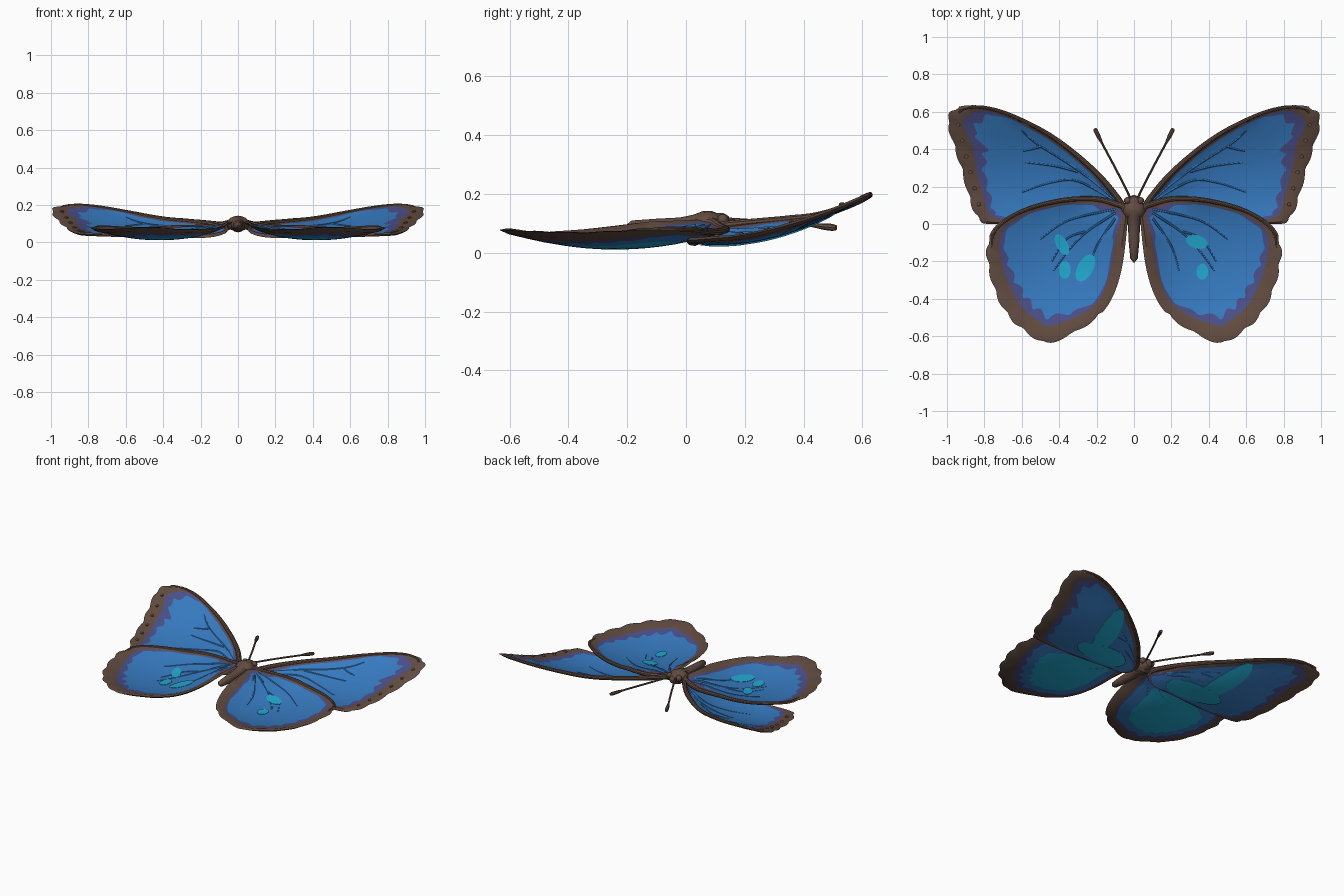
import bpy, bmesh, math
from mathutils import Vector

cube = bpy.data.objects.get("Cube")
if cube:
    bpy.data.objects.remove(cube)


def material(name, rgb):
    m = bpy.data.materials.new(name)
    m.use_nodes = True
    m.diffuse_color = (*rgb, 1)
    bsdf = next(n for n in m.node_tree.nodes if n.type == 'BSDF_PRINCIPLED')
    bsdf.inputs["Base Color"].default_value = (*rgb, 1)
    bsdf.inputs["Roughness"].default_value = 0.7
    return m


BROWN = material("brown", (0.122, 0.073, 0.054))
PURPLE = material("purple", (0.07, 0.078, 0.25))
BLUE = material("blue", (0.038, 0.2, 0.54))
CYAN = material("cyan", (0.016, 0.4, 0.64))


def finish(bm, name, mats):
    bmesh.ops.recalc_face_normals(bm, faces=bm.faces)
    me = bpy.data.meshes.new(name)
    bm.to_mesh(me)
    bm.free()
    for m in mats:
        me.materials.append(m)
    ob = bpy.data.objects.new(name, me)
    bpy.context.collection.objects.link(ob)
    select_only(ob)
    smooth()


def select_only(ob):
    bpy.ops.object.select_all(action='DESELECT')
    ob.select_set(True)
    bpy.context.view_layer.objects.active = ob


def smooth():
    bpy.ops.object.shade_smooth_by_angle(angle=math.radians(35))


def spline(pts, n, closed):
    """Smooth interpolation of tuples of any length."""
    k = len(pts)
    out = []
    for i in range(k if closed else k - 1):
        q = [pts[(i + j) % k] if closed else pts[min(max(i + j, 0), k - 1)] for j in (-1, 0, 1, 2)]
        for s in range(n):
            t = s / n
            out.append(tuple(b + 0.5 * t * (c - a + t * (2*a - 5*b + 4*c - d + t * (3*(b - c) + d - a)))
                             for a, b, c, d in zip(*q)))
    return out if closed else out + [pts[-1]]


def tube(name, pts, radii, mat, sides=2):
    cu = bpy.data.curves.new(name, 'CURVE')
    cu.dimensions = '3D'
    cu.bevel_depth = 1
    cu.bevel_resolution = sides
    cu.use_fill_caps = True
    sp = cu.splines.new('POLY')
    sp.points.add(len(pts) - 1)
    for p, co, r in zip(sp.points, pts, radii):
        p.co = (*co, 1)
        p.radius = r
    cu.materials.append(mat)
    ob = bpy.data.objects.new(name, cu)
    bpy.context.collection.objects.link(ob)
    select_only(ob)
    bpy.ops.object.convert(target='MESH')
    smooth()


# Wing surfaces as height over the ground
def fore_z(x, y):
    lead = min(1, max(0, y / (x + 0.08))) ** 2
    lift = 0.06 * lead * math.exp(-(x / 0.4) ** 2) + 0.03 * math.exp(-(x / 0.1) ** 2)
    dish = max(0, 1 - ((x - 0.6) / 0.32) ** 2 - ((y - 0.27) / 0.26) ** 2)
    return 0.03 + 0.02 * x * x + 0.385 * max(y, 0) ** 2 + lift - 0.018 * dish


def hind_z(x, y):
    dish = max(0, 1 - ((x - 0.42) / 0.37) ** 2 - ((y + 0.24) / 0.38) ** 2)
    return 0.078 - 0.063 * dish + 0.03 * math.exp(-(x / 0.1) ** 2)


# Outline points: x, y, width of brown border, width of purple band
FORE = [(.05, .08, .02, .02), (.1, .17, .03, .01), (.2, .285, .03, .004), (.35, .415, .03, .004),
        (.5, .515, .03, .004), (.7, .605, .025, .004), (.86, .635, .03, .03), (.975, .61, .08, .065),
        (.997, .53, .1, .065), (.96, .4, .09, .05), (.92, .27, .08, .035), (.88, .12, .08, .035),
        (.83, .02, .065, .03), (.76, .0, .03, .015), (.55, .01, .004, .004), (.3, .03, .004, .004),
        (.1, .04, .004, .004)]
HIND = [(.04, .08, .03, .03), (.1, .12, .04, .03), (.22, .145, .035, .01), (.4, .135, .035, .004),
        (.6, .08, .035, .008), (.74, -.01, .045, .02), (.79, -.12, .075, .03), (.78, -.24, .08, .035),
        (.74, -.38, .09, .04), (.67, -.5, .09, .05), (.58, -.58, .09, .045), (.465, -.64, .095, .045),
        (.29, -.57, .075, .03), (.15, -.45, .058, .012), (.075, -.28, .058, .008), (.04, -.05, .055, .015)]


def wing(name, ctrl, height, centre, under, side, rim_count):
    """Concentric colour bands on both faces, closed along the edge."""
    loop = spline(ctrl, 7, True)
    n = len(loop)
    c = Vector(centre)
    edge, brown, purple = [], [], []
    for i, (x, y, wb, wp) in enumerate(loop):
        p = Vector((x, y))
        t = Vector(loop[(i + 1) % n][:2]) - Vector(loop[i - 1][:2])
        d = (c - p).normalized()
        slant = max(0.5, abs(d.dot(Vector((-t.y, t.x)).normalized())))
        wave = abs(math.sin(i * math.pi / 7 + 0.6))
        notch = 0.014 * (1 - wave) if wb > 0.06 else 0
        edge.append(p + d * notch)
        brown.append(p + d * wb / slant)
        purple.append(p + d * (wb + wp * (0.6 + 0.7 * wave)) / slant)
    lip = [a.lerp(b, 0.3) for a, b in zip(edge, brown)]
    rings = [(lip, .009), (brown, .006), (purple, .005)]
    rings += [([p.lerp(c, f) for p in purple], .004) for f in (under, .42, .56, .7, .85)]
    bm = bmesh.new()
    rim = [bm.verts.new((p.x * side, p.y, height(*p))) for p in edge]
    for face_sign in (1, -1):
        prev = rim
        for k, (ring, thick) in enumerate(rings):
            cur = [bm.verts.new((p.x * side, p.y, height(*p) + face_sign * thick)) for p in ring]
            below = face_sign < 0 and k > 3 and height is hind_z
            mat = 0 if k < 2 else 1 if k == 2 else 3 if below else 2
            for i in range(n):
                j = (i + 1) % n
                bm.faces.new((prev[i], prev[j], cur[j], cur[i])).material_index = mat
            prev = cur
        mid = bm.verts.new((c.x * side, c.y, height(*c) + face_sign * .004))
        for i in range(n):
            bm.faces.new((prev[i], prev[(i + 1) % n], mid)).material_index = mat
    finish(bm, name, [BROWN, PURPLE, BLUE, CYAN])
    # thick leading edge
    lead = lip[:rim_count * 7]
    tube(name + "_leading_edge", [(p.x * side, p.y, height(*p) + .002) for p in lead],
         [.017 - .009 * i / len(lead) for i in range(len(lead))], BROWN, 3)


def vein(name, path, height, side):
    pts = spline(path, 8, False)
    tube(name, [(x * side, y, height(x, y) + .002) for x, y in pts],
         [.0072 - .003 * i / len(pts) for i in range(len(pts))], BLUE, 1)


def ball(name, loc, scale, seg=10):
    bm = bmesh.new()
    bmesh.ops.create_uvsphere(bm, u_segments=seg, v_segments=seg // 2 + 1, radius=1)
    for v in bm.verts:
        v.co = Vector(a * b for a, b in zip(v.co, scale)) + Vector(loc)
    finish(bm, name, [BROWN])


def spot(name, x, y, rx, ry, turn, side, height, offset):
    """Thin painted plate that follows a wing surface."""
    bm = bmesh.new()
    bmesh.ops.create_circle(bm, cap_ends=True, segments=16, radius=1)
    bmesh.ops.poke(bm, faces=bm.faces)
    bmesh.ops.subdivide_edges(bm, edges=bm.edges, cuts=3, use_grid_fill=True)
    for v in bm.verts:
        u, w = v.co.x * rx, v.co.y * ry
        px = x + u * math.cos(turn) - w * math.sin(turn)
        py = y + u * math.sin(turn) + w * math.cos(turn)
        v.co = (px * side, py, height(px, py) + offset)
    top = bmesh.ops.extrude_face_region(bm, geom=bm.faces[:])["geom"]
    bmesh.ops.translate(bm, vec=(0, 0, .002), verts=[g for g in top if isinstance(g, bmesh.types.BMVert)])
    finish(bm, name, [CYAN])


FORE_VEINS = [[(.1, .13), (.3, .29), (.52, .43), (.6, .5)], [(.5, .415), (.55, .4), (.6, .39)],
              [(.3, .28), (.42, .31), (.58, .33)], [(.1, .12), (.3, .23), (.45, .22), (.6, .17)]]
HIND_VEINS = [[(.1, .06), (.25, -.04), (.34, -.13), (.43, -.25)], [(.1, .03), (.2, -.12), (.24, -.25)],
              [(.26, -.04), (.36, -.08), (.44, -.2)], [(.1, .08), (.35, .02), (.5, -.08)]]

for side, word in ((1, "left"), (-1, "right")):
    wing(word + "_fore_wing", FORE, fore_z, (.52, .28), .25, side, 7)
    wing(word + "_hind_wing", HIND, hind_z, (.42, -.22), .26, side, 6)
    for i, path in enumerate(FORE_VEINS):
        vein(f"{word}_fore_vein_{i}", path, fore_z, side)
    for i, path in enumerate(HIND_VEINS):
        vein(f"{word}_hind_vein_{i}", path, hind_z, side)
    # pale band under the fore wing
    spot(word + "_under_band", .47, .31, .07, .2, -.3, side, fore_z, -.009)
    spot(word + "_under_patch", .37, .13, .2, .08, .1, side, fore_z, -.009)
    # studs along the outer margin
    for i in range(6):
        x, y = .94 - .022 * i, .53 - .085 * i
        ball(f"{word}_margin_stud_{i}", (x * side, y, fore_z(x, y) + .008), (.011, .011, .008), 8)
    # antenna with clubbed tip
    path = spline([(.015, .13, .115), (.09, .28, .105), (.17, .43, .093), (.21, .51, .085)], 6, False)
    tube(word + "_antenna", [(x * side, y, z) for x, y, z in path],
         [.006 if i < 13 else .006 + .006 * math.sin((i - 12) / 6 * 2.6) for i in range(len(path))], BROWN)
    ball(word + "_eye", (.034 * side, .125, .112), (.02, .02, .02))

# Painted spots on the hind wings
for name, x, y, rx, ry, turn, side in (
        ("left_spot_upper", .335, -.095, .06, .036, -.3, 1),
        ("left_spot_lower", .365, -.255, .032, .043, 0, 1),
        ("right_spot_upper", .385, -.11, .03, .062, -.5, -1),
        ("right_spot_lower", .37, -.245, .032, .048, 0, -1),
        ("right_spot_inner", .26, -.235, .042, .08, .5, -1)):
    spot(name, x, y, rx, ry, turn, side, hind_z, .0065)

# Body: lathe along y
PROFILE = [(-.205, .004, .09), (-.185, .02, .09), (-.1, .028, .088), (-.02, .032, .088), (.03, .036, .094),
           (.06, .044, .098), (.09, .045, .098), (.105, .036, .1), (.125, .036, .1), (.145, .025, .1),
           (.155, .004, .1)]
tube("body", [(0, y, z) for y, r, z in PROFILE], [r for y, r, z in PROFILE], BROWN, 4)
ball("thorax", (0, .075, .1), (.062, .055, .042), 14)
